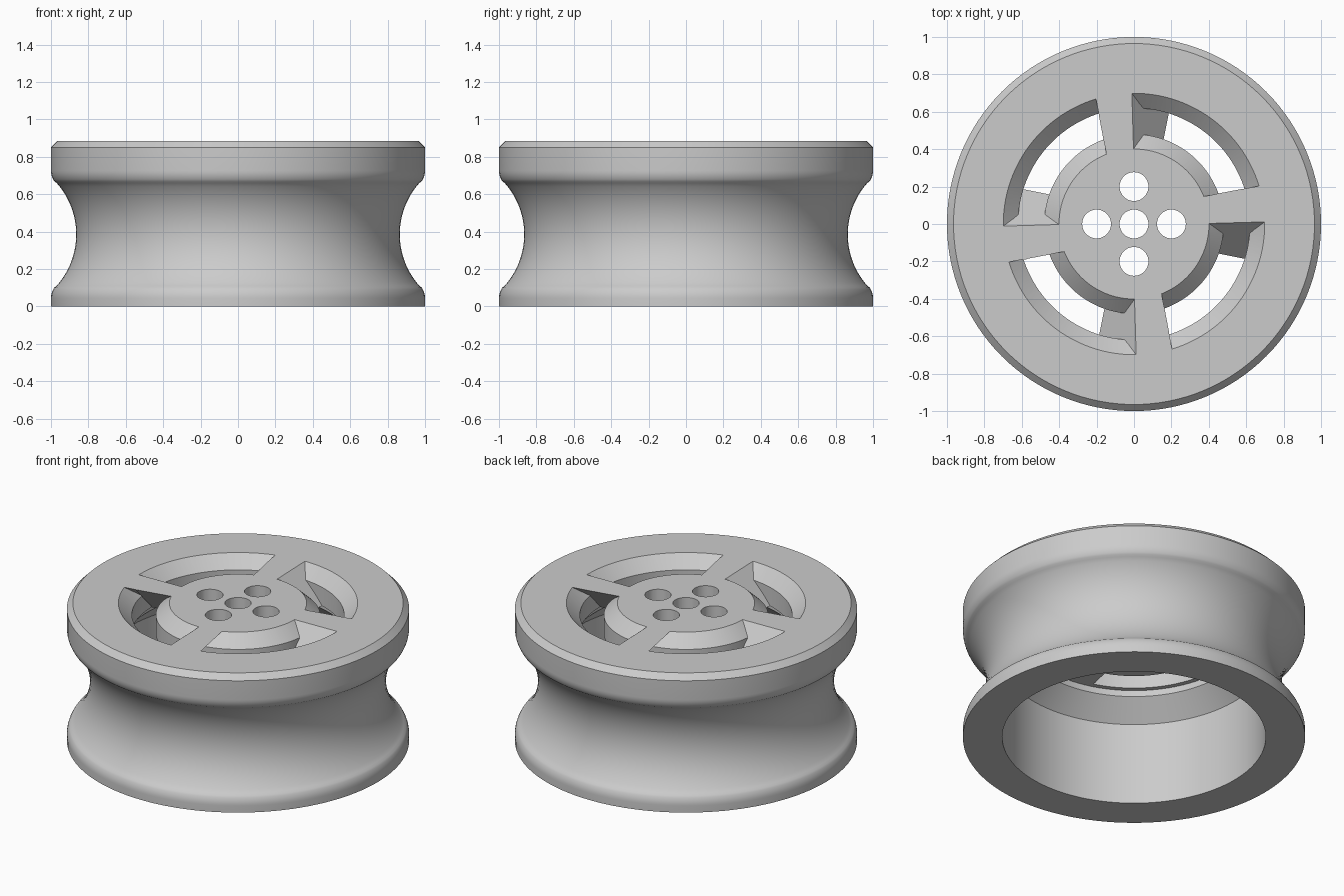
import bpy, bmesh, math
from mathutils import Matrix, Vector

if "Cube" in bpy.data.objects:
    bpy.data.objects.remove(bpy.data.objects["Cube"], do_unlink=True)

TOP, FLOOR = 0.885, 0.69        # faces of the spoked disc
SEGMENTS = 128

grey = bpy.data.materials.new("light grey")
grey.use_nodes = True
grey.diffuse_color = (0.6, 0.6, 0.6, 1)
grey.node_tree.nodes["Principled BSDF"].inputs["Base Color"].default_value = (0.6, 0.6, 0.6, 1)


def make_object(name, bm, helper=False):
    bmesh.ops.remove_doubles(bm, verts=bm.verts, dist=1e-5)
    bmesh.ops.recalc_face_normals(bm, faces=bm.faces)
    mesh = bpy.data.meshes.new(name)
    bm.to_mesh(mesh)
    bm.free()
    mesh.materials.append(grey)
    obj = bpy.data.objects.new(name, mesh)
    bpy.context.collection.objects.link(obj)
    obj.hide_render = helper
    return obj


def lathe(name, profile, closed=False, helper=False):
    """Revolve (radius, z) points about the z axis."""
    bm = bmesh.new()
    verts = [bm.verts.new((r, 0, z)) for r, z in profile]
    edges = [bm.edges.new(pair) for pair in zip(verts, verts[1:])]
    if closed:
        edges.append(bm.edges.new((verts[-1], verts[0])))
    bmesh.ops.spin(bm, geom=verts + edges, cent=(0, 0, 0), axis=(0, 0, 1),
                   angle=math.tau, steps=SEGMENTS, use_merge=True)
    return make_object(name, bm, helper)


def cut(obj, cutter):
    """Subtract the cutter, apply the result and remove the cutter."""
    mod = obj.modifiers.new("cut", 'BOOLEAN')
    mod.operation, mod.solver, mod.object = 'DIFFERENCE', 'EXACT', cutter
    bpy.context.view_layer.update()
    graph = bpy.context.evaluated_depsgraph_get()
    result = bpy.data.meshes.new_from_object(obj.evaluated_get(graph))
    obj.modifiers.clear()
    obj.data = result
    bpy.data.objects.remove(cutter, do_unlink=True)


# Outer groove: concave arc blended into the two rims with fillets
MID, WAIST, ARC, FILLET, SWEEP = 0.385, 0.865, 0.413, 0.1, math.radians(41.7)
half = []
for i in range(13):
    a = SWEEP * i / 12
    half.append((WAIST + ARC * (1 - math.cos(a)), ARC * math.sin(a)))
end_z = half[-1][1] + FILLET * math.sin(SWEEP)
for i in range(1, 7):
    a = SWEEP * (1 - i / 6)
    half.append((1 - FILLET * (1 - math.cos(a)), end_z - FILLET * math.sin(a)))
groove = [(r, MID - z) for r, z in reversed(half)] + [(r, MID + z) for r, z in half[1:]]

# Wheel body with open bore, conical shoulder and top chamfer
body = [(0, FLOOR), (0.65, FLOOR), (0.65, 0.65), (0.77, 0.53), (0.77, 0), (1, 0)]
body += groove + [(1, 0.85), (0.965, TOP), (0, TOP)]
wheel = lathe("grooved_wheel", body)

# Ring-shaped slot with chamfered mouth
slots = lathe("slot_cutter", [(0.48, 0.66), (0.62, 0.66), (0.62, 0.81), (0.72, 0.905),
                              (0.38, 0.905), (0.48, 0.81)], closed=True, helper=True)


# Slanted spokes left standing between the slots
def spoke(turn):
    bm = bmesh.new()
    rows = []
    for z in (0.64, 0.92):
        t = (TOP - z) / (TOP - FLOOR)
        row = []
        for y in (0.3, 0.8):
            lean = 0.1 + 0.16 * y
            row.append((y, lean * (t - 1), lean * t))
        (y0, l0, r0), (y1, l1, r1) = row
        rows.append([bm.verts.new(p) for p in
                     ((l0, y0, z), (r0, y0, z), (r1, y1, z), (l1, y1, z))])
    low, high = rows
    bm.faces.new(low)
    bm.faces.new(high)
    for i in range(4):
        j = (i + 1) % 4
        bm.faces.new((low[i], low[j], high[j], high[i]))
    bmesh.ops.rotate(bm, verts=bm.verts, matrix=Matrix.Rotation(turn, 3, 'Z'))
    return make_object("spoke_cutter", bm, True)


for k in range(4):
    cut(slots, spoke(k * math.pi / 2))
cut(wheel, slots)

# Centre hole and four bolt holes
centres = [Vector((0, 0, 0.8))]
centres += [Matrix.Rotation(k * math.pi / 2, 3, 'Z') @ Vector((0.2, 0, 0.8)) for k in range(4)]
for c in centres:
    bm = bmesh.new()
    bmesh.ops.create_cone(bm, cap_ends=True, segments=48, radius1=0.077, radius2=0.077,
                          depth=0.5, matrix=Matrix.Translation(c))
    cut(wheel, make_object("hole_cutter", bm, True))

# Smooth curves, crisp edges
bpy.ops.object.select_all(action='DESELECT')
wheel.select_set(True)
bpy.context.view_layer.objects.active = wheel
bpy.ops.object.shade_smooth_by_angle(angle=math.radians(25))
